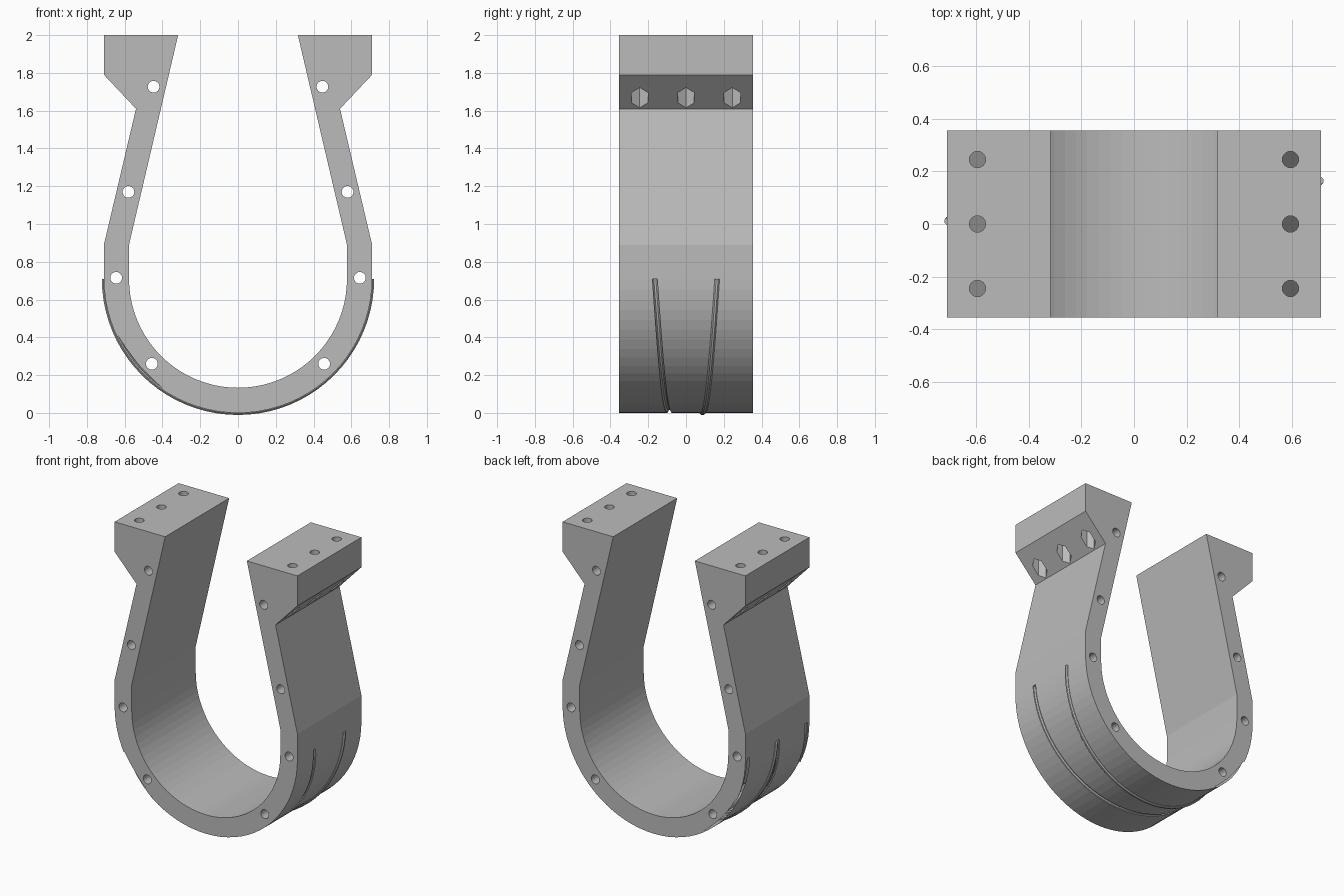
import bpy, bmesh
from math import pi, cos, sin
from mathutils import Vector, Matrix

if "Cube" in bpy.data.objects:
    bpy.data.objects.remove(bpy.data.objects["Cube"])

HALF = 0.355          # half depth along y
R_OUT, R_IN = 0.71, 0.577
STEPS = 40

grey = bpy.data.materials.new("plain grey")
grey.use_nodes = True
grey.diffuse_color = (0.5, 0.5, 0.5, 1)
grey.node_tree.nodes["Principled BSDF"].inputs["Base Color"].default_value = (0.5, 0.5, 0.5, 1)


def make_object(name, bm):
    bmesh.ops.recalc_face_normals(bm, faces=bm.faces)
    mesh = bpy.data.meshes.new(name)
    bm.to_mesh(mesh)
    bm.free()
    mesh.materials.append(grey)
    obj = bpy.data.objects.new(name, mesh)
    bpy.context.collection.objects.link(obj)
    return obj


def arc(radius, start, end):
    angles = [start + (end - start) * i / STEPS for i in range(STEPS + 1)]
    return [(radius * cos(a), R_OUT + radius * sin(a)) for a in angles]


def add_prism(bm, centre, radius, length, sides, axis):
    turn = Matrix.Rotation(pi / 2, 4, axis) if axis == "X" else Matrix.Rotation(pi / 2, 4, "Z")
    bmesh.ops.create_cone(bm, cap_ends=True, segments=sides, radius1=radius, radius2=radius,
                          depth=length, matrix=Matrix.Translation(centre) @ turn)


# Horseshoe body: half of the outline above the arc, mirrored to the other side
outer_arm = [(0.71, 0.89), (0.54, 1.61), (0.71, 1.79), (0.71, 2.0)]
inner_arm = [(0.317, 2.0), (R_IN, 0.89)]
right_arm = outer_arm + inner_arm
left_arm = [(-x, z) for x, z in reversed(right_arm)]
outline = right_arm + arc(R_IN, 0, -pi) + left_arm + arc(R_OUT, -pi, 0)

bm = bmesh.new()
face = bm.faces.new([bm.verts.new((x, -HALF, z)) for x, z in outline])
swept = bmesh.ops.extrude_face_region(bm, geom=[face])["geom"]
bmesh.ops.translate(bm, vec=(0, 2 * HALF, 0),
                    verts=[v for v in swept if isinstance(v, bmesh.types.BMVert)])
body = make_object("horseshoe_bracket", bm)
cutters = []

# Pin holes running front to back
bm = bmesh.new()
for side in (-1, 1):
    for x, z in ((0.447, 1.727), (0.58, 1.17), (0.645, 0.715), (0.456, 0.26)):
        add_prism(bm, (side * x, 0, z), 0.031, 1.0, 24, "X")
cutters.append(make_object("pin_hole_cutter", bm))

# Vertical bolt holes, then hexagonal nut pockets below them
for name, radius, sides, low, high in (("bolt_hole_cutter", 0.031, 24, 1.6, 2.1),
                                       ("nut_pocket_cutter", 0.05, 6, 1.59, 1.8)):
    bm = bmesh.new()
    for x in (-0.595, 0.595):
        for y in (-0.245, 0, 0.245):
            add_prism(bm, (x, y, (low + high) / 2), radius, high - low, sides, "Z")
    cutters.append(make_object(name, bm))


# Slanting grooves around the outside of the bend
def groove(name, y_start, y_end):
    bm = bmesh.new()
    rings = []
    for i in range(STEPS + 1):
        t = i / STEPS
        a = -pi + pi * t
        radial = Vector((cos(a), 0, sin(a)))
        centre = Vector((0, y_start + (y_end - y_start) * t, R_OUT)) + radial * (R_OUT - 0.002)
        rings.append([bm.verts.new(centre + 0.014 * (radial * sin(b) + Vector((0, cos(b), 0))))
                      for b in [2 * pi * k / 8 + pi / 8 for k in range(8)]])
    for p, q in zip(rings, rings[1:]):
        for k in range(8):
            n = (k + 1) % 8
            bm.faces.new((p[k], p[n], q[n], q[k]))
    bm.faces.new(rings[0])
    bm.faces.new(rings[-1])
    return make_object(name, bm)


for side in (-1, 1):
    cutters.append(groove("inner_groove_cutter", side * 0.01, side * 0.165))
    cutters.append(groove("outer_groove_cutter", side * 0.32, side * 0.475))

# Cut everything out of the body and remove the cutters
bpy.context.view_layer.objects.active = body
for cutter in cutters:
    mod = body.modifiers.new(cutter.name, "BOOLEAN")
    mod.operation = "DIFFERENCE"
    mod.solver = "EXACT"
    mod.object = cutter
    bpy.ops.object.modifier_apply(modifier=mod.name)
    bpy.data.objects.remove(cutter)
